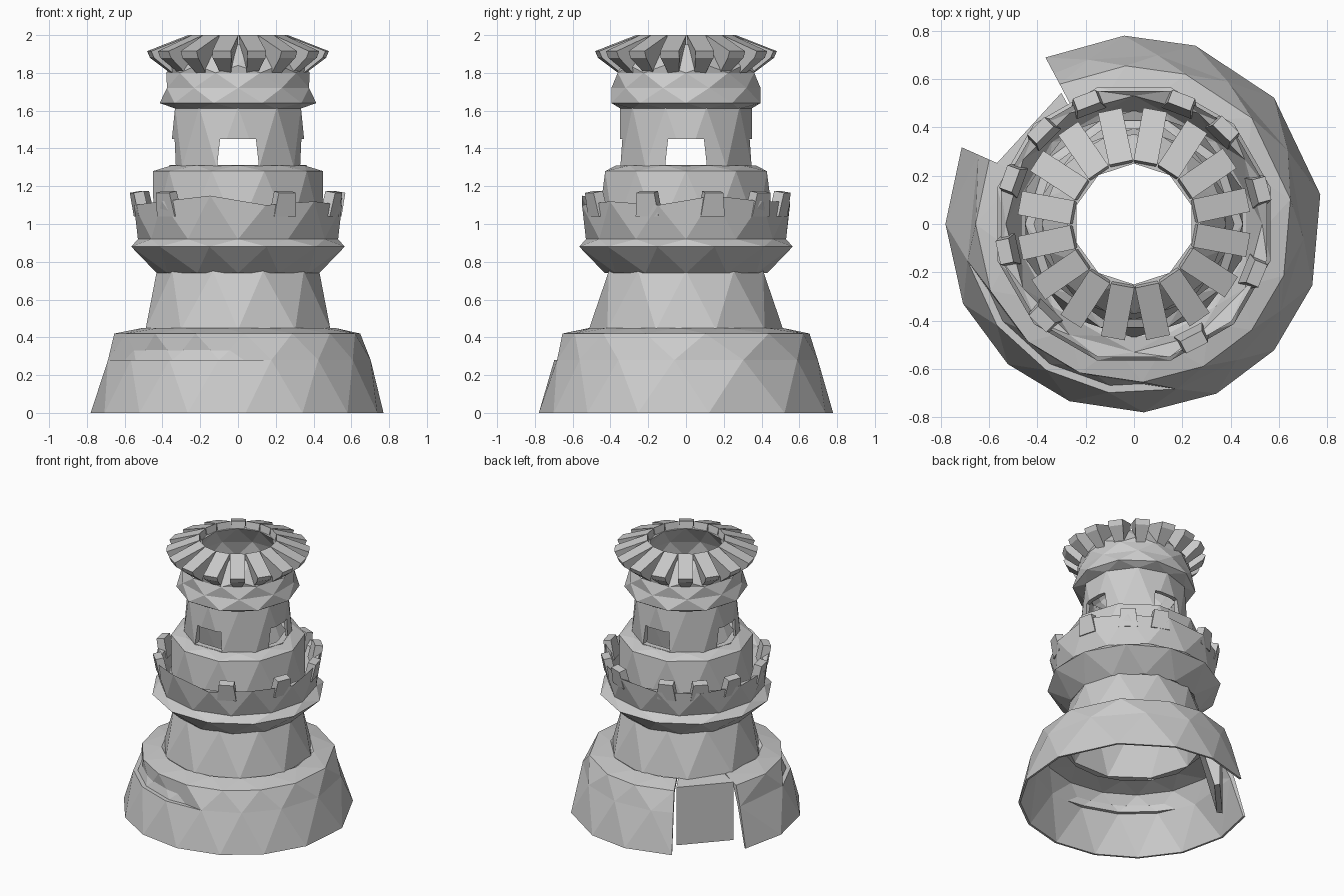
import bpy, bmesh, math, random
from mathutils import Matrix, Vector

random.seed(4)
cube = bpy.data.objects.get("Cube")
if cube:
    bpy.data.objects.remove(cube, do_unlink=True)

stone = bpy.data.materials.new("grey_stone")
stone.use_nodes = True
GREY = (0.6, 0.6, 0.6, 1)
stone.diffuse_color = GREY
stone.node_tree.nodes["Principled BSDF"].inputs["Base Color"].default_value = GREY


def finish(name, bm):
    bmesh.ops.remove_doubles(bm, verts=bm.verts, dist=0.001)
    bmesh.ops.recalc_face_normals(bm, faces=bm.faces)
    mesh = bpy.data.meshes.new(name)
    bm.to_mesh(mesh)
    bm.free()
    mesh.materials.append(stone)
    obj = bpy.data.objects.new(name, mesh)
    bpy.context.collection.objects.link(obj)
    return obj


def polar(r, angle, z):
    a = math.radians(angle)
    return Vector((r * math.cos(a), r * math.sin(a), z))


def around(sides, start=-90):
    return [start + 360 * j / sides for j in range(sides + 1)]


def faceted_ring(name, profile, angles, turned=None, warp=None):
    """Sweep a closed (radius, height) profile through the angles; turned rings
    sit half a step round so the walls become triangular facets."""
    bm = bmesh.new()
    sides = len(angles) - 1
    closed = angles[-1] - angles[0] == 360
    count = sides if closed else sides + 1
    turned = turned or [i % 2 for i in range(len(profile))]
    rings = []
    for i, (r, z) in enumerate(profile):
        ring = []
        for j in range(count):
            angle = angles[j]
            if turned[i] and (closed or 0 < j < sides):
                angle = (angle + angles[j + 1]) / 2
            rr, zz = warp(i, angle, r, z) if warp else (r, z)
            ring.append(bm.verts.new(polar(rr, angle, zz)))
        rings.append(ring)
    for i, a in enumerate(rings):
        k = (i + 1) % len(rings)
        b = rings[k]
        for j in range(sides):
            n = (j + 1) % count
            if turned[i] == turned[k]:
                bm.faces.new((a[j], a[n], b[n], b[j]))
            else:
                p, q = (a, b) if turned[i] < turned[k] else (b, a)
                bm.faces.new((p[j], p[n], q[j]))
                bm.faces.new((q[j], p[n], q[n]))
    if not closed:
        bm.faces.new([ring[0] for ring in rings])
        bm.faces.new([ring[-1] for ring in rings])
    return finish(name, bm)


def block(name, section, widths, angle):
    """Radial block: a (radius, height) section with a width at each point."""
    bm = bmesh.new()
    turn = Matrix.Rotation(math.radians(angle), 3, 'Z')
    a, b = [[bm.verts.new(turn @ Vector((r, s * w / 2, z)))
             for (r, z), w in zip(section, widths)] for s in (-1, 1)]
    bm.faces.new(a)
    bm.faces.new(b)
    for i in range(len(a)):
        k = (i + 1) % len(a)
        bm.faces.new((a[i], a[k], b[k], b[i]))
    return finish(name, bm)


# Flared base skirt, open at the doorway, with a shallow ledge at the front
def ledge(i, angle, r, z):
    if i == 2 and 200 < angle < 270:
        r *= 0.92
    return r, z


skirt_angles = [156, 180, 205, 228, 250, 273, 296, 318, 341, 369, 402, 431, 453, 478]
faceted_ring("base_skirt",
             [(0.78, 0), (0.705, 0.28), (0.705, 0.28), (0.655, 0.42), (0.515, 0.45),
              (0.48, 0.43), (0.62, 0.40), (0.675, 0.28), (0.765, 0)],
             skirt_angles, turned=[0, 1, 1, 0, 1, 1, 0, 1, 0], warp=ledge)

# Recessed panel behind the doorway
faceted_ring("doorway_panel", [(0.62, 0), (0.62, 0.43), (0.45, 0.45), (0.58, 0)],
             [119, 156], turned=[0] * 4)

# Lower tower wall
faceted_ring("lower_wall", [(0.515, 0.44), (0.43, 0.75), (0.39, 0.75), (0.47, 0.44)],
             around(10))


# Flared balcony with an uneven rim
def uneven_rim(i, angle, r, z):
    if i == 3:
        z += random.choice((-0.02, 0, 0.03))
    return r, z


faceted_ring("balcony", [(0.43, 0.74), (0.585, 0.88), (0.53, 0.92), (0.57, 1.12),
                         (0.53, 1.09), (0.48, 0.96), (0.41, 0.93), (0.39, 0.76)],
             around(12), warp=uneven_rim)

# Battlements leaning outward from the balcony rim
for angle in (-63, -22, 15, 46, 69, 111, 135, 160, 192, 226):
    block("battlement", [(0.49, 1.04), (0.55, 1.04), (0.575, 1.165), (0.52, 1.175)],
          (0.13, 0.13, 0.1, 0.1), angle)

# Collar between balcony and upper drum
faceted_ring("collar", [(0.47, 0.95), (0.45, 1.28), (0.37, 1.31), (0.32, 1.31),
                        (0.40, 1.26), (0.42, 0.95)], around(10))

# Upper drum with four window openings
drum = faceted_ring("upper_drum", [(0.365, 1.3), (0.35, 1.62), (0.32, 1.62), (0.335, 1.3)],
                    around(10, -72))
for angle in (0, 90):
    cutter = block("window_cutter", [(-1, 1.312), (1, 1.312), (1, 1.45), (-1, 1.45)],
                   (0.22, 0.22, 0.19, 0.19), angle)
    cutter.hide_render = True
    cut = drum.modifiers.new("windows", 'BOOLEAN')
    cut.operation = 'DIFFERENCE'
    cut.solver = 'EXACT'
    cut.object = cutter
    bpy.context.view_layer.objects.active = drum
    bpy.ops.object.modifier_apply(modifier=cut.name)
    bpy.data.objects.remove(cutter, do_unlink=True)

# Head moulding and inner cone of the crown
faceted_ring("head", [(0.345, 1.61), (0.415, 1.64), (0.395, 1.72), (0.38, 1.80),
                      (0.37, 1.84), (0.275, 1.95), (0.25, 1.95), (0.33, 1.82),
                      (0.35, 1.7), (0.32, 1.61)], around(10))

# Crown of sloping wedge blocks
for k in range(16):
    block("crown_block", [(0.25, 1.95), (0.26, 2.0), (0.48, 1.915), (0.465, 1.88),
                          (0.36, 1.80)], (0.09, 0.1, 0.1, 0.1, 0.06),
          12 + 22.5 * k)
